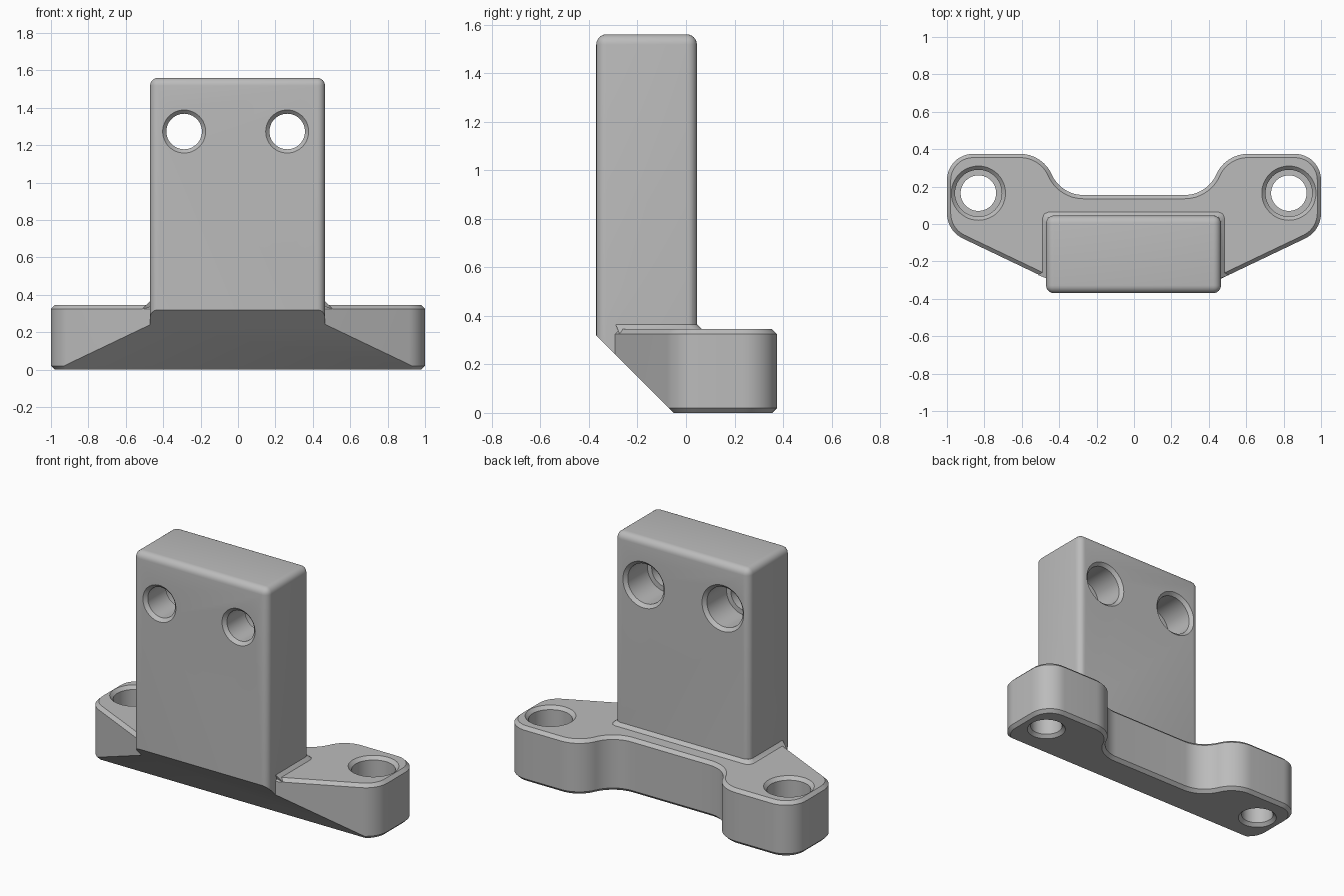
import bpy, bmesh
from math import cos, sin, pi, tan
from mathutils import Vector, Matrix

cube = bpy.data.objects.get("Cube")
if cube:
    bpy.data.objects.remove(cube, do_unlink=True)

GREY = (0.5, 0.5, 0.5, 1.0)
grey = bpy.data.materials.new("plain grey")
grey.use_nodes = True
grey.diffuse_color = GREY
grey.node_tree.nodes["Principled BSDF"].inputs["Base Color"].default_value = GREY


def finish(name, bm):
    bmesh.ops.recalc_face_normals(bm, faces=bm.faces)
    mesh = bpy.data.meshes.new(name)
    bm.to_mesh(mesh)
    bm.free()
    mesh.materials.append(grey)
    obj = bpy.data.objects.new(name, mesh)
    bpy.context.collection.objects.link(obj)
    return obj


def prism(bm, points, direction):
    """Extrude a closed outline along a direction."""
    face = bm.faces.new([bm.verts.new(p) for p in points])
    new = bmesh.ops.extrude_face_region(bm, geom=[face])["geom"]
    verts = [g for g in new if isinstance(g, bmesh.types.BMVert)]
    bmesh.ops.translate(bm, verts=verts, vec=direction)


def round_corner(before, corner, after, radius, steps=12):
    """Arc that rounds one corner of a flat outline."""
    a = (before - corner).normalized()
    b = (after - corner).normalized()
    half = a.angle(b) / 2
    centre = corner + (a + b).normalized() * radius / sin(half)
    start = corner + a * radius / tan(half) - centre
    end = corner + b * radius / tan(half) - centre
    sweep = start.angle_signed(end)
    return [centre + Matrix.Rotation(-sweep * i / steps, 2) @ start
            for i in range(steps + 1)]


def lathe(name, profile, matrix, sides=48):
    """Stack rings of (radius, height) into a closed turned solid."""
    bm = bmesh.new()
    rings = [[bm.verts.new(matrix @ Vector((r * cos(2 * pi * i / sides),
                                            r * sin(2 * pi * i / sides), h)))
              for i in range(sides)] for r, h in profile]
    for low, high in zip(rings, rings[1:]):
        for i in range(sides):
            j = (i + 1) % sides
            bm.faces.new((low[i], low[j], high[j], high[i]))
    bm.faces.new(rings[0])
    bm.faces.new(rings[-1])
    return finish(name, bm)


def boolean(target, tool, operation):
    mod = target.modifiers.new(tool.name, "BOOLEAN")
    mod.operation, mod.solver, mod.object = operation, "EXACT", tool
    bpy.context.view_layer.objects.active = target
    bpy.ops.object.modifier_apply(modifier=mod.name)
    bpy.data.objects.remove(tool, do_unlink=True)


# Winged base: mirrored rounded outline with chamfered rims
BASE_TOP, CHAMFER = 0.345, 0.02
half = [(0.365, -0.34, 0), (1.0, -0.037, 0.15), (1.0, 0.375, 0.14),
        (0.49, 0.375, 0.185), (0.39, 0.155, 0.185)]
corners = half + [(-x, y, r) for x, y, r in reversed(half)]
flat = [Vector((x, y)) for x, y, r in corners]
outline = []
for i, (x, y, r) in enumerate(corners):
    nxt = flat[(i + 1) % len(flat)]
    outline += round_corner(flat[i - 1], flat[i], nxt, r) if r else [flat[i]]
bm = bmesh.new()
prism(bm, [(p.x, p.y, 0) for p in outline], (0, 0, BASE_TOP))
rims = [e for e in bm.edges if abs(e.verts[0].co.z - e.verts[1].co.z) < 0.001]
bmesh.ops.bevel(bm, geom=rims, offset=CHAMFER, segments=1, affect="EDGES")
bracket = finish("mounting_bracket", bm)

# Upright block with rounded edges
bm = bmesh.new()
x0, x1, y0, y1, z0, z1 = -0.47, 0.465, -0.37, 0.045, 0.05, 1.56
prism(bm, [(x0, y0, z0), (x1, y0, z0), (x1, y1, z0), (x0, y1, z0)], (0, 0, z1 - z0))
edges = [e for e in bm.edges if max(v.co.z for v in e.verts) > 1]
bmesh.ops.bevel(bm, geom=edges, offset=0.042, segments=6, profile=0.5, affect="EDGES")
boolean(bracket, finish("upright_block", bm), "UNION")

# Sloped collar where the block meets the base
bm = bmesh.new()
rings = []
for grow, z in ((0.04, 0.325), (0, 0.365)):
    left, right, back = x0 - grow, x1 + grow, y1 + grow
    c = 0.035
    front = -0.29 + grow * 0.4
    rings.append([bm.verts.new(p) for p in (
        (left, front, z), (right, front, z), (right, back - c, z),
        (right - c * 0.3, back - c * 0.3, z), (right - c, back, z),
        (left + c, back, z), (left + c * 0.3, back - c * 0.3, z), (left, back - c, z))])
for i in range(8):
    j = (i + 1) % 8
    bm.faces.new((rings[0][i], rings[0][j], rings[1][j], rings[1][i]))
bm.faces.new(rings[0])
bm.faces.new(rings[1])
boolean(bracket, finish("collar", bm), "UNION")

# Slanted underside at 45 degrees
bm = bmesh.new()
prism(bm, [(-1.5, 0.15, -0.2), (-1.5, -0.85, 0.8), (-1.5, -0.85, -0.2)], (3, 0, 0))
boolean(bracket, finish("underside_cutter", bm), "DIFFERENCE")


def stepped_hole(name, matrix, depth, step):
    """Chamfered through hole with a wider counterbore at its far end."""
    small, wide, c = 0.095, 0.125, 0.02
    profile = [(small + 2 * c, -c), (small, c), (small, step), (wide, step),
               (wide, depth - c), (wide + 2 * c, depth + c)]
    boolean(bracket, lathe(name, profile, matrix), "DIFFERENCE")


# Two screw holes through the base, two through the upright block
for x in (-0.832, 0.828):
    stepped_hole("base_hole", Matrix.Translation((x, 0.165, 0)), BASE_TOP, 0.17)
for x in (-0.288, 0.263):
    turn = Matrix.Translation((x, y0, 1.273)) @ Matrix.Rotation(-pi / 2, 4, "X")
    stepped_hole("block_hole", turn, y1 - y0, 0.2)

bpy.ops.object.select_all(action="DESELECT")
bracket.select_set(True)
bpy.context.view_layer.objects.active = bracket
bpy.ops.object.shade_smooth_by_angle(angle=pi / 6)
